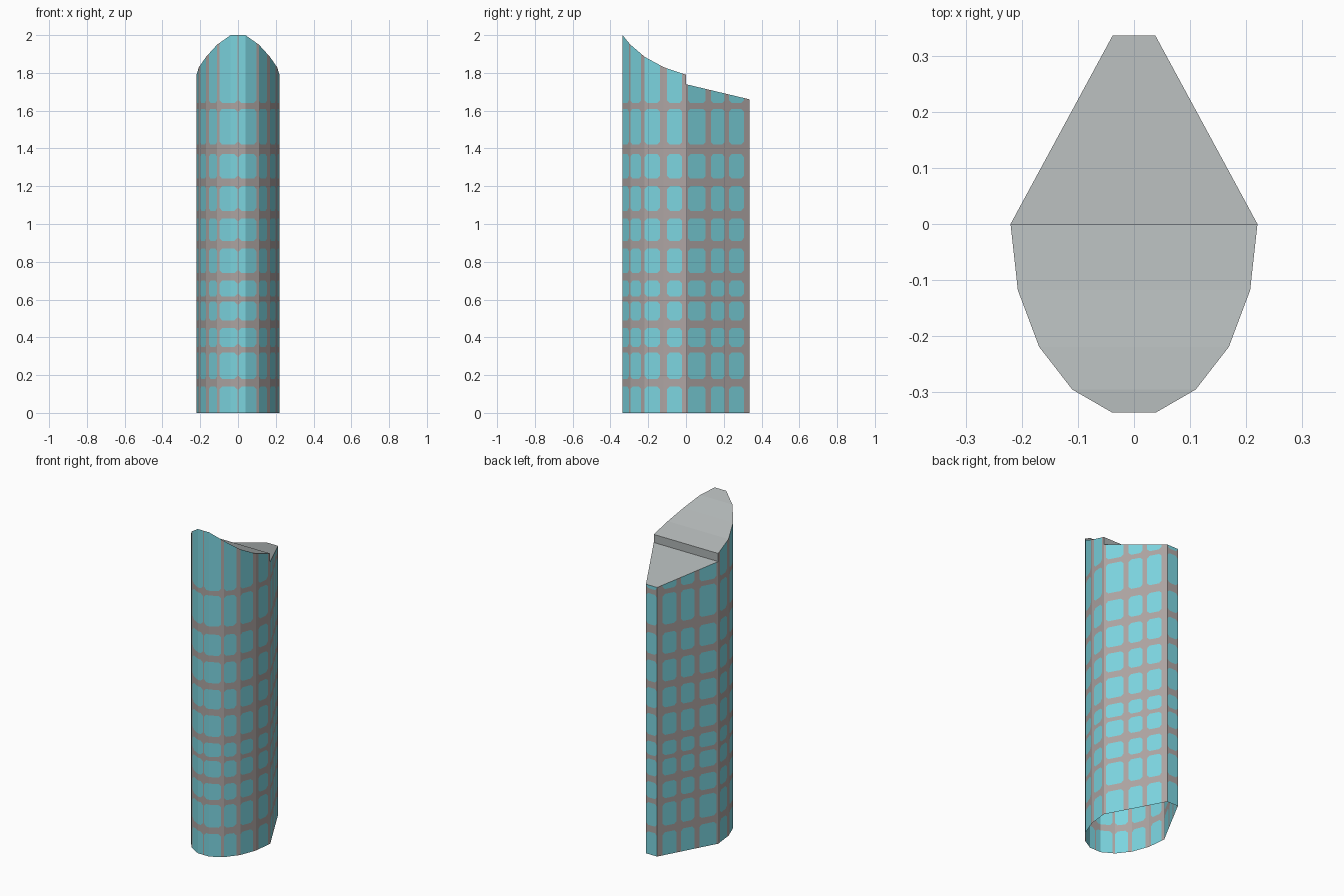
import bpy, bmesh
from mathutils import Vector

if "Cube" in bpy.data.objects:
    bpy.data.objects.remove(bpy.data.objects["Cube"])


def material(name, rgb):
    m = bpy.data.materials.new(name)
    m.diffuse_color = (*rgb, 1)
    m.use_nodes = True
    m.node_tree.nodes["Principled BSDF"].inputs["Base Color"].default_value = m.diffuse_color
    return m


FRAME = material("warm grey frame", (0.42, 0.375, 0.365))
GLASS = material("cyan glass", (0.20, 0.66, 0.74))
ROOF = material("roof grey", (0.43, 0.46, 0.46))

# Right half of the footprint, front centre to back centre,
# with the frame piers on each edge as fractions of its length
OUTLINE = [(0, -.336), (.039, -.336), (.11, -.295), (.169, -.219),
           (.207, -.118), (.22, 0), (.038, .336), (0, .336)]
PIERS = [[(0, .1)], [(.82, 1)], [(.76, 1)], [(.8, 1)],
         [(0, .15), (.83, 1)],
         [(0, .03), (.31, .39), (.61, .68), (.91, 1)], []]
# Floor bands
BANDS = [(.14, .18), (.32, .35), (.45, .49), (.59, .615), (.70, .74),
         (.87, .91), (1.03, 1.07), (1.20, 1.24), (1.37, 1.42), (1.61, 1.64)]
# Front roof: curved profile (y, z)
CURVE = [(-.336, 2), (-.295, 1.95), (-.219, 1.885), (-.118, 1.83), (0, 1.79)]
CORNER = .015
TOP = "top"


def roof_z(y, back):
    if back:
        return 1.74 - .08 * y / .336
    for (y0, z0), (y1, z1) in zip(CURVE, CURVE[1:]):
        if y <= y1 + 1e-6:
            return z0 + (z1 - z0) * (y - y0) / (y1 - y0)


def spans(start, end, bars):
    """Alternate window and bar intervals: (from, to, is_bar)."""
    out, at = [], start
    for a, b in bars:
        if a > at:
            out.append((at, a, False))
        out.append((a, b, True))
        at = b
    if at < end:
        out.append((at, end, False))
    return out


# Columns: (edge, t0, t1, kind), kind L / R is the corner strip beside a pier
raw = [(e, *s) for e, p in enumerate(PIERS) for s in spans(0, 1, p)]
columns = []
for i, (e, a, b, bar) in enumerate(raw):
    if bar:
        columns.append((e, a, b, "P"))
        continue
    c = CORNER / (Vector(OUTLINE[e + 1]) - Vector(OUTLINE[e])).length
    left = i > 0 and raw[i - 1][3]
    right = i + 1 < len(raw) and raw[i + 1][3]
    a2, b2 = a + c * left, b - c * right
    if left:
        columns.append((e, a, a2, "L"))
    columns.append((e, a2, b2, "W"))
    if right:
        columns.append((e, b2, b, "R"))

# Rows: the last one runs up to the roof line
rows = []
for a, b, bar in spans(0, 9, BANDS):
    if bar:
        rows.append((a, b, "P"))
        continue
    a2 = a + CORNER if a > 0 else a
    b2 = b - CORNER if b < 9 else TOP
    if a2 > a:
        rows.append((a, a2, "L"))
    rows.append((a2, b2, "W"))
    if b2 != TOP:
        rows.append((b2, b, "R"))


def point(e, t):
    return Vector(OUTLINE[e]).lerp(Vector(OUTLINE[e + 1]), t)


def add(bm, pts, mat, flip=False):
    f = bm.faces.new([bm.verts.new(p) for p in (pts[::-1] if flip else pts)])
    f.material_index = mat


def finish(bm, name, mats):
    bmesh.ops.remove_doubles(bm, verts=bm.verts, dist=1e-5)
    me = bpy.data.meshes.new(name)
    bm.to_mesh(me)
    bm.free()
    for m in mats:
        me.materials.append(m)
    bpy.context.collection.objects.link(bpy.data.objects.new(name, me))


# Facade: grid of panes with clipped corners, open at the bottom
bm = bmesh.new()
for side in (1, -1):
    for e, t0, t1, ck in columns:
        p, q = point(e, t0), point(e, t1)
        for z0, z1, rk in rows:
            zp, zq = ((roof_z(p.y, e > 4), roof_z(q.y, e > 4))
                      if z1 == TOP else (z1, z1))
            quad = [Vector((side * p.x, p.y, z0)), Vector((side * q.x, q.y, z0)),
                    Vector((side * q.x, q.y, zq)), Vector((side * p.x, p.y, zp))]
            flip = side < 0
            if ck in "LR" and rk in "LR":
                k = {"LL": 0, "RL": 1, "RR": 2, "LR": 3}[ck + rk]
                r = quad[k:] + quad[:k]
                add(bm, [r[3], r[0], r[1]], 0, flip)
                add(bm, [r[1], r[2], r[3]], 1, flip)
            else:
                add(bm, quad, 0 if "P" in (ck, rk) else 1, flip)
finish(bm, "facade", [FRAME, GLASS])

# Roof: curved front slope, sloping back, and the step between them
bm = bmesh.new()
for e, t0, t1, _ in columns:
    p, q = point(e, t0), point(e, t1)
    if q.y - p.y > 1e-5:
        zp, zq = roof_z(p.y, e > 4), roof_z(q.y, e > 4)
        add(bm, [(-p.x, p.y, zp), (p.x, p.y, zp),
                 (q.x, q.y, zq), (-q.x, q.y, zq)], 0)
add(bm, [(.22, 0, 1.74), (-.22, 0, 1.74), (-.22, 0, 1.79), (.22, 0, 1.79)], 0)
finish(bm, "roof", [ROOF])
